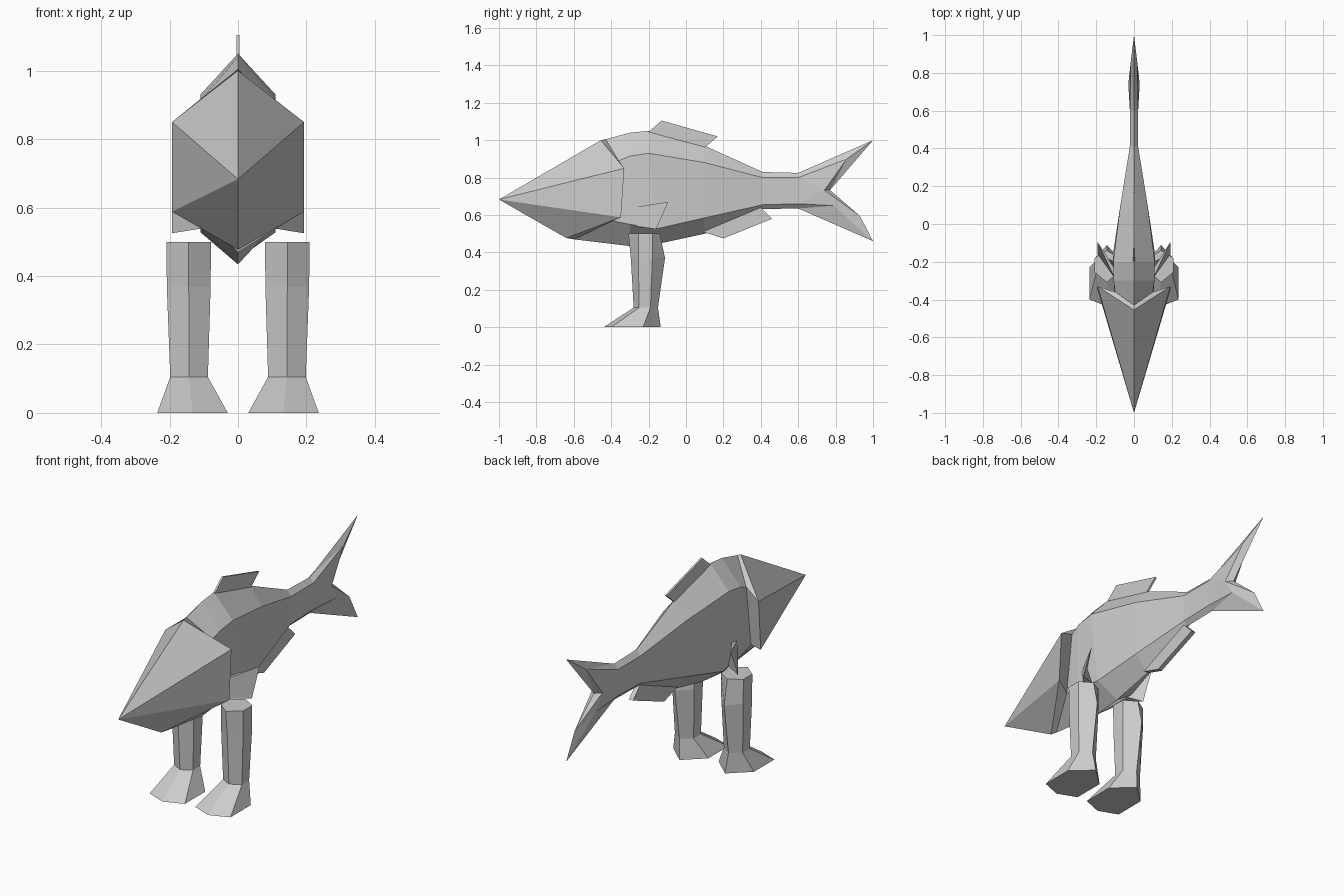
import bpy
import bmesh

if "Cube" in bpy.data.objects:
    bpy.data.objects.remove(bpy.data.objects["Cube"])

grey = bpy.data.materials.new("plain grey")
grey.diffuse_color = (0.6, 0.6, 0.6, 1)
grey.use_nodes = True
grey.node_tree.nodes["Principled BSDF"].inputs["Base Color"].default_value = grey.diffuse_color


def finish(name, bm):
    bmesh.ops.remove_doubles(bm, verts=bm.verts, dist=1e-5)
    bmesh.ops.recalc_face_normals(bm, faces=bm.faces)
    me = bpy.data.meshes.new(name)
    bm.to_mesh(me)
    bm.free()
    me.materials.append(grey)
    ob = bpy.data.objects.new(name, me)
    bpy.context.collection.objects.link(ob)
    return ob


def mesh_from(name, verts, faces):
    bm = bmesh.new()
    vs = [bm.verts.new(v) for v in verts]
    for f in faces:
        bm.faces.new([vs[i] for i in f])
    return finish(name, bm)


def loft(name, rings):
    """Skin a list of rings (equal point counts) and cap both ends."""
    n = len(rings[0])
    faces = [tuple(range(n)), tuple(range((len(rings) - 1) * n, len(rings) * n))]
    for r in range(len(rings) - 1):
        for i in range(n):
            j = (i + 1) % n
            faces.append((r * n + i, r * n + j, r * n + n + j, r * n + n + i))
    return mesh_from(name, [p for r in rings for p in r], faces)


def plate(name, profile, half):
    """Thin fin on the centre plane from a (y, z) outline."""
    return loft(name, [[(x, y, z) for y, z in profile] for x in (-half, half)])


def section(w, top, upper, lower, bottom):
    """Six-sided ring from (y, z) points: ridge, two flank corners, keel."""
    return [(0, *top), (w, *upper), (w, *lower), (0, *bottom), (-w, *lower), (-w, *upper)]


def station(y, w, top, upper, lower, bottom):
    return section(w, (y, top), (y, upper), (y, lower), (y, bottom))


# Head: pointed six-sided cone, flaring at the gills
gill = section(0.193, (-0.455, 1.0), (-0.33, 0.85), (-0.348, 0.588), (-0.64, 0.477))
neck = section(0.1, (-0.43, 1.005), (-0.36, 0.89), (-0.4, 0.57), (-0.6, 0.47))
nose = (0, -1.0, 0.683)
head_faces = [(12, i, (i + 1) % 6) for i in range(6)]
head_faces += [(i, (i + 1) % 6, 6 + (i + 1) % 6, 6 + i) for i in range(6)]
mesh_from("head", gill + neck + [nose], head_faces)

# Body: tapering six-sided loft
loft("body", [
    neck,
    station(-0.30, 0.108, 1.04, 0.915, 0.55, 0.434),
    section(0.11, (-0.2, 1.05), (-0.2, 0.93), (-0.15, 0.528), (-0.13, 0.45)),
    station(0.10, 0.072, 0.97, 0.88, 0.585, 0.50),
    station(0.41, 0.022, 0.83, 0.80, 0.655, 0.632),
    station(0.60, 0.022, 0.825, 0.80, 0.66, 0.635),
])

# Tail fin: two swept lobes around a notch
a = 0.03
tail = [(0, 0.6, 0.825), (0, 0.6, 0.635), (0, 1, 1), (0, 1, 0.46), (0, 0.77, 0.733)]
for s in (1, -1):
    tail += [(s * 0.022, 0.6, 0.80), (s * 0.022, 0.6, 0.66), (s * a, 0.74, 0.733),
             (s * 0.017, 0.86, 0.90), (s * 0.025, 0.79, 0.65), (0, 0.93, 0.595)]
tail_faces = [(0, 5, 6, 1, 12, 11)]
for b in (5, 11):
    tail_faces += [(0, b, b + 3), (0, b + 3, 2), (b, b + 2, b + 3), (b, b + 1, b + 2),
                   (b + 2, 4, b + 3), (b + 3, 4, 2), (b + 1, b + 4, b + 2),
                   (b + 1, 1, b + 4), (1, 3, b + 4), (b + 4, 3, b + 5),
                   (b + 2, b + 4, b + 5), (b + 2, b + 5, 4)]
mesh_from("tail_fin", tail, tail_faces)

# Back and belly fins
plate("back_fin", [(-0.2, 1.045), (-0.13, 1.105), (0.17, 1.02), (0.1, 0.96)], 0.005)
plate("belly_fin", [(0.09, 0.51), (0.2, 0.475), (0.46, 0.58), (0.40, 0.64)], 0.012)

for s, side in ((1, "right"), (-1, "left")):
    # Side fin: thin wedge angled out from the flank
    mesh_from(side + "_side_fin",
              [(s * 0.10, -0.29, 0.64), (s * 0.10, -0.27, 0.54), (s * 0.193, -0.16, 0.525),
               (s * 0.193, -0.095, 0.67), (s * 0.10, -0.24, 0.645), (s * 0.10, -0.2, 0.54)],
              [(0, 1, 2, 3), (4, 3, 2, 5), (0, 3, 4), (1, 5, 2), (0, 4, 5, 1)])

    # Leg and foot: six-sided column spreading to a flat sole
    # (z, half width, centre x, front, front corner, back corner, back y)
    rows = [(0.0, 0.103, 0.133, -0.44, -0.40, -0.23, -0.135),
            (0.105, 0.055, 0.143, -0.28, -0.25, -0.19, -0.15),
            (0.37, 0.064, 0.144, -0.295, -0.255, -0.18, -0.112),
            (0.50, 0.065, 0.144, -0.308, -0.255, -0.18, -0.14)]
    loft(side + "_leg", [
        [(s * c, f, z), (s * (c + w), fc, z), (s * (c + w), bc, z),
         (s * c, b, z), (s * (c - w), bc, z), (s * (c - w), fc, z)]
        for z, w, c, f, fc, bc, b in rows])
